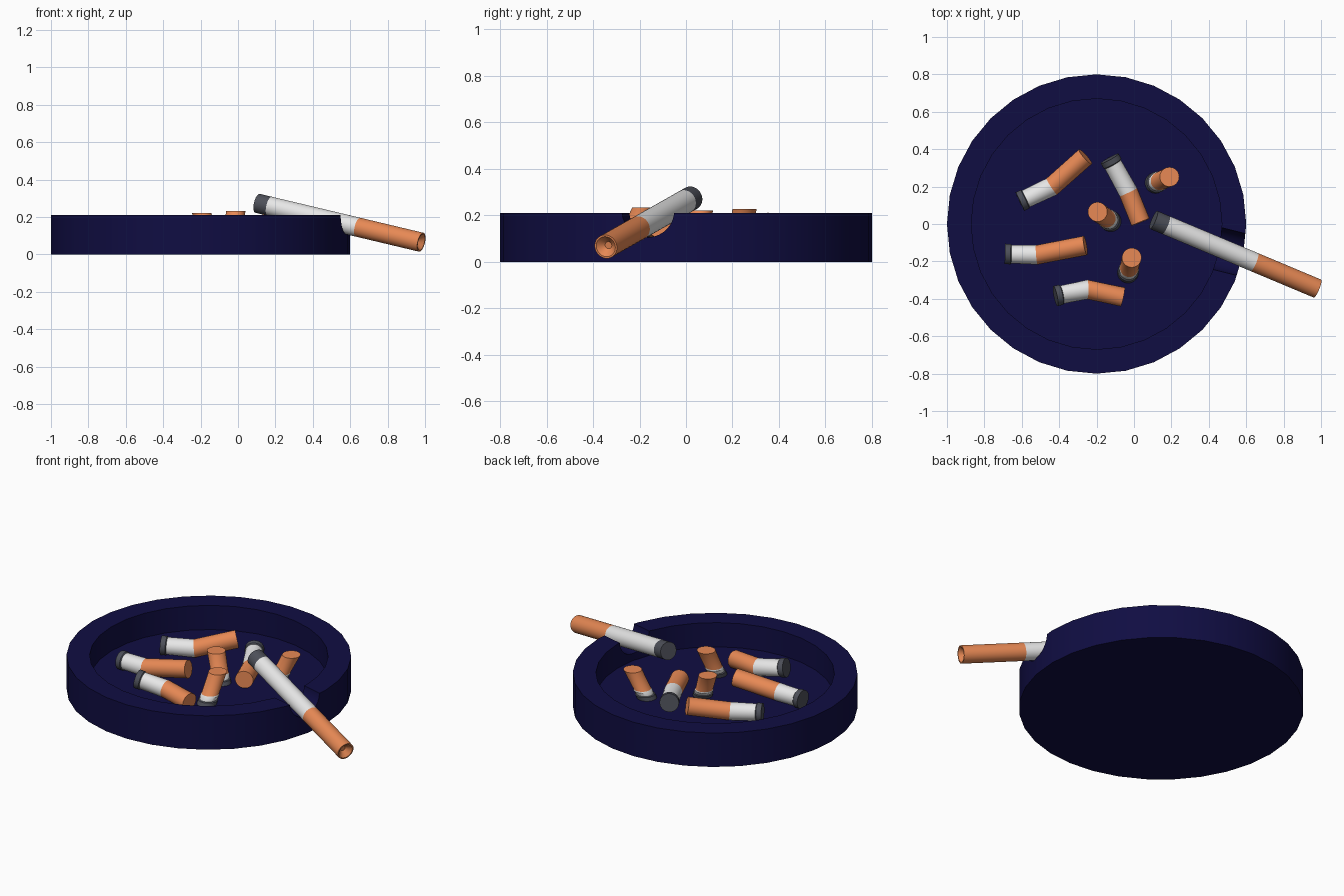
import bpy
import bmesh
from math import cos, sin, pi, radians
from mathutils import Vector

cube = bpy.data.objects.get("Cube")
if cube:
    bpy.data.objects.remove(cube, do_unlink=True)


def material(name, rgb):
    m = bpy.data.materials.new(name)
    m.use_nodes = True
    m.diffuse_color = (*rgb, 1)
    bsdf = m.node_tree.nodes["Principled BSDF"]
    bsdf.inputs["Base Color"].default_value = (*rgb, 1)
    bsdf.inputs["Roughness"].default_value = 0.6
    return m


NAVY = material("navy glaze", (0.005, 0.004, 0.055))
ORANGE = material("filter orange", (0.8, 0.25, 0.09))
WHITE = material("paper white", (0.8, 0.8, 0.8))
GREY = material("ash grey", (0.075, 0.08, 0.1))
SIDES = 32
RADIUS = 0.052


def finish(name, bm, mats):
    bmesh.ops.recalc_face_normals(bm, faces=bm.faces)
    mesh = bpy.data.meshes.new(name)
    bm.to_mesh(mesh)
    bm.free()
    for m in mats:
        mesh.materials.append(m)
    ob = bpy.data.objects.new(name, mesh)
    bpy.context.collection.objects.link(ob)
    return ob


def smooth(ob):
    bpy.ops.object.select_all(action="DESELECT")
    ob.select_set(True)
    bpy.context.view_layer.objects.active = ob
    bpy.ops.object.shade_smooth_by_angle(angle=radians(35))


def loft(name, rings, mats):
    """Skin rings of (centre, normal, radius, colour of the band that follows)."""
    bm = bmesh.new()
    loops = []
    for centre, normal, radius, _ in rings:
        turn = Vector((0, 0, 1)).rotation_difference(normal)
        loops.append([bm.verts.new(centre + turn @ Vector(
            (radius * cos(2 * pi * i / SIDES), radius * sin(2 * pi * i / SIDES), 0)))
            for i in range(SIDES)])
    for a, b, ring in zip(loops, loops[1:], rings):
        for i in range(SIDES):
            j = (i + 1) % SIDES
            bm.faces.new((a[i], a[j], b[j], b[i])).material_index = ring[3]
    bm.faces.new(loops[0]).material_index = rings[0][3]
    bm.faces.new(loops[-1]).material_index = rings[-1][3]
    return finish(name, bm, mats)


# Dish: outer wall, flat rim, inner wall and floor
UP = Vector((0, 0, 1))
DISH = ((0.8, 0), (0.8, 0.21), (0.67, 0.21), (0.67, 0.06))
dish = loft("ashtray_dish", [(Vector((-0.2, 0, z)), UP, r, 0) for r, z in DISH], [NAVY])

# Rounded rest cut through the rim
along = Vector((cos(radians(-14)), sin(radians(-14)), 0))
middle = Vector((0.54, -0.155, 0.22))
cutter = loft("rest_cutter", [(middle + along * s, along, 0.115, 0)
                              for s in (-0.18, 0.2)], [NAVY])
cutter.hide_render = True
cut = dish.modifiers.new("rest", "BOOLEAN")
cut.operation = "DIFFERENCE"
cut.solver = "EXACT"
cut.object = cutter
bpy.context.view_layer.objects.active = dish
bpy.ops.object.modifier_apply(modifier=cut.name)
bpy.data.objects.remove(cutter, do_unlink=True)
smooth(dish)

PALETTE = [GREY, WHITE, ORANGE]

# Whole cigarette leaning on the rest, with a dented filter end
tip, end = Vector((0.105, 0.022, 0.273)), Vector((0.98, -0.345, 0.065))
axis = (end - tip).normalized()
bands = ((0, 0), (0.075, 1), (0.615, 2), (1, 2))
rings = [(tip.lerp(end, t), axis, RADIUS, c) for t, c in bands]
rings += [(end, axis, RADIUS * 0.85, 2), (end - axis * 0.03, axis, RADIUS * 0.3, 2)]
smooth(loft("cigarette", rings, PALETTE))

# Bent stubs lying in the dish: burnt tip, bend, filter end
BENT = {
    "stub_back_left": ((-0.61, 0.12, 0.12), (-0.44, 0.2, 0.115), (-0.26, 0.36, 0.16)),
    "stub_left": ((-0.69, -0.16, 0.115), (-0.52, -0.165, 0.115), (-0.26, -0.115, 0.155)),
    "stub_front": ((-0.42, -0.385, 0.155), (-0.25, -0.35, 0.125), (-0.06, -0.39, 0.11)),
    "stub_back": ((-0.13, 0.35, 0.14), (-0.03, 0.17, 0.115), (0.035, 0.01, 0.12)),
}
for name, points in BENT.items():
    tip, bend, end = map(Vector, points)
    first, last = (bend - tip).normalized(), (end - bend).normalized()
    rings = [
        (tip, first, RADIUS * 1.05, 0),
        (tip + first * 0.03, first, RADIUS * 1.05, 0),
        (tip + first * 0.035, first, RADIUS * 0.95, 1),
        (bend, (first + last).normalized(), RADIUS, 2),
        (end, last, RADIUS, 2),
    ]
    smooth(loft(name, rings, PALETTE))

# Crushed stubs standing up, leaning over with level ends
UPRIGHT = {
    "upright_stub_middle": ((-0.125, 0.015, 0.06), (-0.195, 0.065, 0.22)),
    "upright_stub_front": ((-0.032, -0.26, 0.06), (-0.012, -0.18, 0.233)),
    "upright_stub_right": ((0.115, 0.22, 0.06), (0.19, 0.252, 0.226)),
}
for name, points in UPRIGHT.items():
    foot, top = map(Vector, points)
    profile = ((0, 1.08, 0), (0.13, 1.08, 0), (0.15, 0.95, 1), (0.28, 1.02, 1),
               (0.32, 0.95, 2), (1, 1, 2))
    rings = [(foot.lerp(top, t), UP, RADIUS * s, c) for t, s, c in profile]
    smooth(loft(name, rings, PALETTE))
